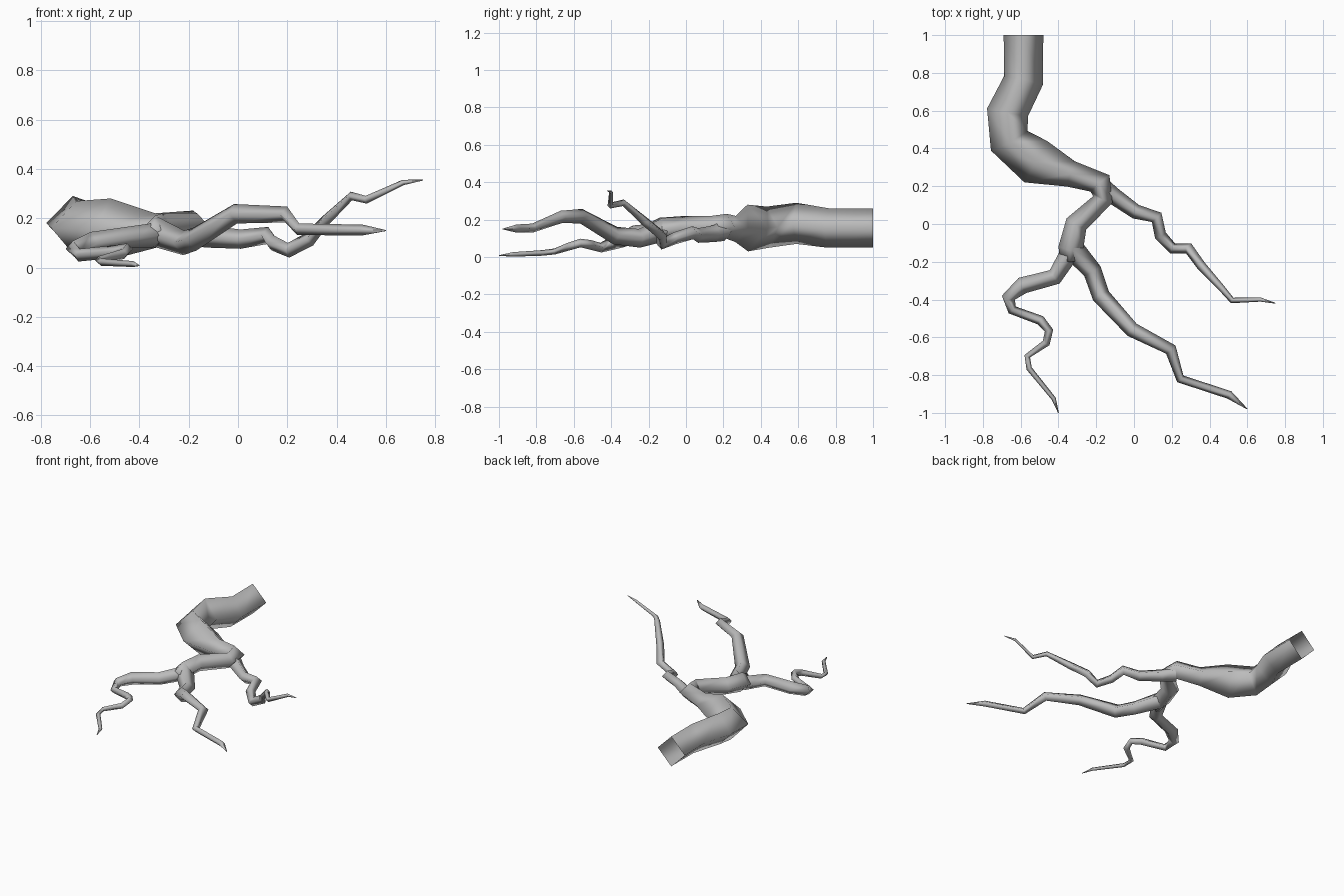
import bpy
import bmesh
from mathutils import Vector

default_cube = bpy.data.objects.get("Cube")
if default_cube:
    bpy.data.objects.remove(default_cube, do_unlink=True)

UP = Vector((0, 0, 1))


def make_material(name, colour):
    material = bpy.data.materials.new(name)
    material.use_nodes = True
    material.diffuse_color = colour
    shader = material.node_tree.nodes["Principled BSDF"]
    shader.inputs["Base Color"].default_value = colour
    shader.inputs["Roughness"].default_value = 0.8
    return material


def make_limb(name, path, material):
    """Sweep a four-sided tapering section along rows of x, y, z, radius."""
    points = [Vector(row[:3]) for row in path]
    radii = [row[3] for row in path]
    last = len(points) - 1
    bm = bmesh.new()
    rings = []
    for i, (centre, radius) in enumerate(zip(points, radii)):
        # The ring plane halves the angle between neighbouring segments
        tangent = Vector()
        if i > 0:
            tangent += (centre - points[i - 1]).normalized()
        if i < last:
            tangent += (points[i + 1] - centre).normalized()
        tangent.normalize()
        side = tangent.cross(UP).normalized()
        top = side.cross(tangent).normalized()
        corners = (side, top, -side, -top)
        rings.append([bm.verts.new(centre + c * radius) for c in corners])
    for ring, following in zip(rings, rings[1:]):
        for k in range(4):
            n = (k + 1) % 4
            bm.faces.new((ring[k], ring[n], following[n], following[k]))
    # Close the thin end; the broken-off thick end stays open
    bm.faces.new(rings[-1])
    bmesh.ops.recalc_face_normals(bm, faces=bm.faces)
    for face in bm.faces:
        face.smooth = True
    mesh = bpy.data.meshes.new(name)
    bm.to_mesh(mesh)
    bm.free()
    mesh.materials.append(material)
    limb = bpy.data.objects.new(name, mesh)
    bpy.context.scene.collection.objects.link(limb)
    return limb


bark = make_material("grey bark", (0.5, 0.5, 0.5, 1))

# Thick stem, bending twice before it forks
main_stem = [
    (-.585, 1, .155, .105),
    (-.585, .76, .155, .105),
    (-.67, .59, .18, .11),
    (-.66, .44, .16, .11),
    (-.52, .33, .155, .125),
    (-.335, .265, .15, .07),
    (-.18, .215, .165, .066),
    (-.165, .13, .165, .054),
    (-.305, 0, .16, .06),
    (-.335, -.13, .145, .066),
    (-.34, -.19, .13, .05),
]

# Long limb reaching forward to the left
front_limb = [
    (-.335, -.12, .145, .062),
    (-.22, -.25, .1, .05),
    (-.175, -.38, .115, .048),
    (-.01, -.56, .218, .04),
    (.195, -.665, .215, .033),
    (.245, -.82, .155, .024),
    (.505, -.905, .152, .022),
    (.6, -.98, .15, .002),
]

# Twisting limb on the right
curled_limb = [
    (-.345, -.16, .13, .05),
    (-.42, -.28, .125, .044),
    (-.59, -.325, .1, .045),
    (-.665, -.39, .075, .036),
    (-.645, -.455, .05, .026),
    (-.495, -.51, .065, .026),
    (-.45, -.565, .075, .023),
    (-.465, -.63, .055, .021),
    (-.565, -.7, .03, .016),
    (-.555, -.765, .022, .015),
    (-.425, -.925, .014, .012),
    (-.4, -1, .008, .002),
]

# Side limb that rises toward its tip on the left
rising_limb = [
    (-.18, .2, .14, .055),
    (-.11, .15, .125, .045),
    (.01, .065, .115, .039),
    (.12, .035, .13, .035),
    (.14, -.06, .1, .032),
    (.205, -.13, .07, .03),
    (.29, -.13, .115, .03),
    (.355, -.22, .19, .025),
    (.46, -.335, .29, .018),
    (.52, -.405, .275, .016),
    (.67, -.4, .345, .011),
    (.75, -.42, .355, .002),
]

make_limb("main_stem", main_stem, bark)
make_limb("front_limb", front_limb, bark)
make_limb("curled_limb", curled_limb, bark)
make_limb("rising_limb", rising_limb, bark)
